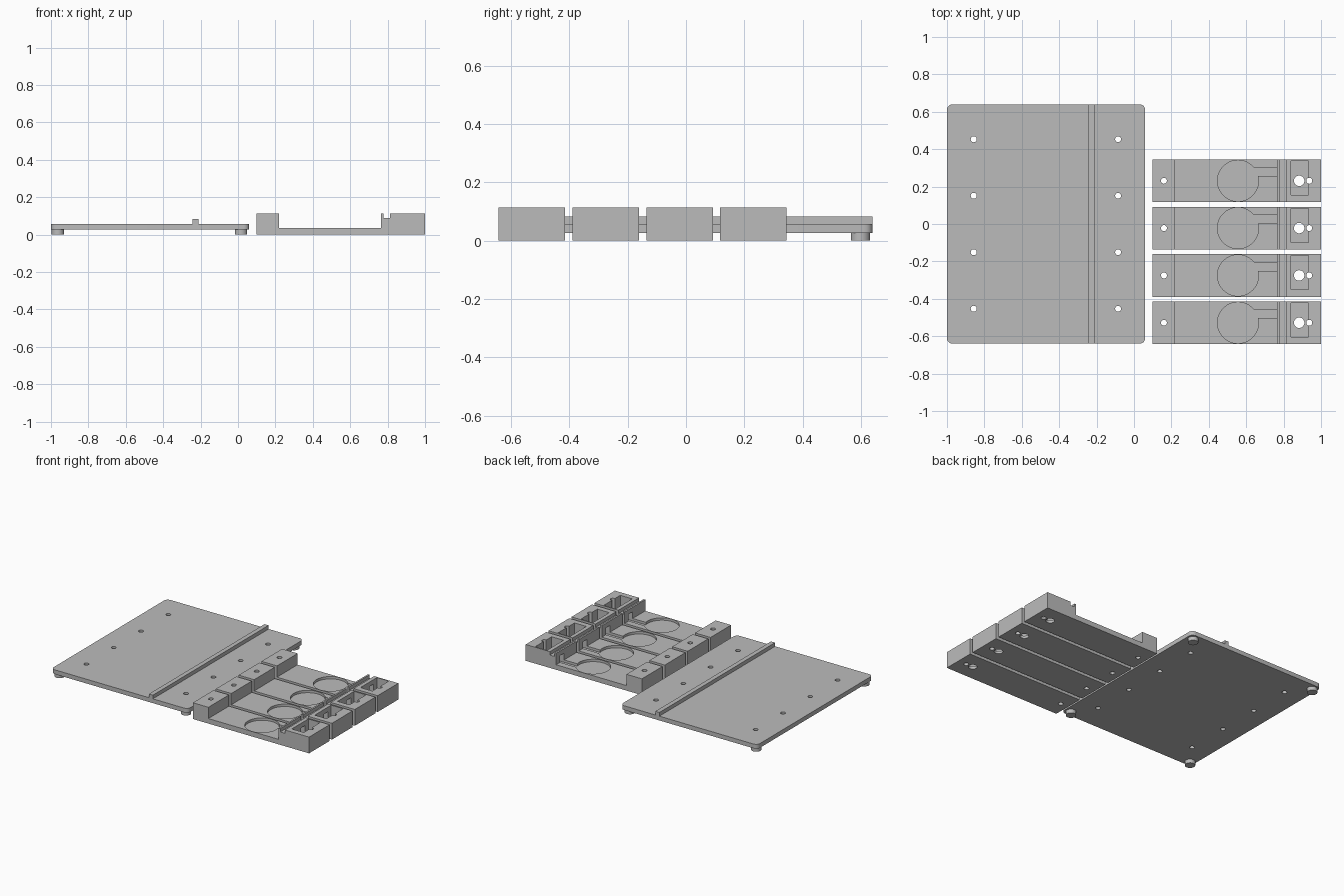
import bpy, bmesh
from mathutils import Matrix

if "Cube" in bpy.data.objects:
    bpy.data.objects.remove(bpy.data.objects["Cube"], do_unlink=True)

grey = bpy.data.materials.new("matte grey")
grey.use_nodes = True
grey.diffuse_color = (0.5, 0.5, 0.5, 1)
grey.node_tree.nodes["Principled BSDF"].inputs["Base Color"].default_value = (0.5, 0.5, 0.5, 1)


def add_object(name, bm):
    bmesh.ops.recalc_face_normals(bm, faces=bm.faces[:])
    mesh = bpy.data.meshes.new(name)
    bm.to_mesh(mesh)
    bm.free()
    mesh.materials.append(grey)
    obj = bpy.data.objects.new(name, mesh)
    bpy.context.collection.objects.link(obj)
    return obj


def box(name, x, y, z, corner=0):
    bm = bmesh.new()
    bmesh.ops.create_cube(bm, size=1)
    for v in bm.verts:
        for i, (low, high) in enumerate((x, y, z)):
            v.co[i] = high if v.co[i] > 0 else low
    if corner:
        upright = [e for e in bm.edges if abs(e.verts[0].co.z - e.verts[1].co.z) > 0.001]
        bmesh.ops.bevel(bm, geom=upright, offset=corner, segments=6, profile=0.5, affect='EDGES')
    return add_object(name, bm)


def cylinder(name, x, y, radius, low, high, sides=32):
    bm = bmesh.new()
    bmesh.ops.create_cone(bm, cap_ends=True, segments=sides, radius1=radius, radius2=radius,
                          depth=high - low, matrix=Matrix.Translation((x, y, (low + high) / 2)))
    return add_object(name, bm)


def activate(obj):
    bpy.ops.object.select_all(action='DESELECT')
    obj.select_set(True)
    bpy.context.view_layer.objects.active = obj


def cut(obj, cutters):
    activate(obj)
    for cutter in cutters:
        mod = obj.modifiers.new("cut", 'BOOLEAN')
        mod.operation = 'DIFFERENCE'
        mod.solver = 'EXACT'
        mod.object = cutter
        bpy.ops.object.modifier_apply(modifier=mod.name)
        bpy.data.objects.remove(cutter, do_unlink=True)


def smooth(obj):
    activate(obj)
    bpy.ops.object.shade_smooth_by_angle()


# Base plate with two rows of screw holes
plate = box("base_plate", (-1, 0.06), (-0.64, 0.64), (0.027, 0.057), corner=0.03)
cut(plate, [cylinder("screw_hole", x, y, 0.016, -0.1, 0.2, 24)
            for x in (-0.857, -0.085) for y in (-0.453, -0.151, 0.151, 0.453)])
smooth(plate)

# Raised rib along the plate
box("plate_rib", (-0.242, -0.211), (-0.64, 0.64), (0.05, 0.083))

# Four round feet
for x in (-0.963, 0.016):
    for y in (-0.598, 0.598):
        smooth(cylinder("plate_foot", x, y, 0.033, 0, 0.03))

# Holder bar: side profile pulled across its width
WIDTH, TOP, FLOOR, RECESS = 0.228, 0.114, 0.035, 0.018
half = WIDTH / 2
profile = [(0.1, 0), (1, 0), (1, TOP), (0.813, TOP), (0.813, 0.09), (0.777, 0.09),
           (0.777, TOP), (0.765, TOP), (0.765, FLOOR), (0.22, FLOOR), (0.22, TOP), (0.1, TOP)]
bm = bmesh.new()
side = bm.faces.new([bm.verts.new((x, -half, z)) for x, z in profile])
pulled = bmesh.ops.extrude_face_region(bm, geom=[side])
for v in pulled["geom"]:
    if isinstance(v, bmesh.types.BMVert):
        v.co.y = half
bar = add_object("holder_bar", bm)

# Round recess, wire channel, pocket and through holes
cut(bar, [
    cylinder("round_recess", 0.556, 0, 0.11, RECESS, 0.2, 64),
    box("wire_channel", (0.6, 0.86), (0.025, 0.07), (RECESS, 0.082)),
    box("pocket", (0.84, 0.932), (-0.076, 0.106), (RECESS, 0.2)),
    cylinder("plunger_hole", 0.883, 0, 0.028, -0.1, 0.2),
    cylinder("rear_screw_hole", 0.937, 0, 0.016, -0.1, 0.2, 24),
    cylinder("front_screw_hole", 0.16, 0, 0.016, -0.1, 0.2, 24),
])
smooth(bar)

# Row of four identical bars
bar.location.y = -0.528
for i in range(1, 4):
    copy = bar.copy()
    copy.location.y = -0.528 + 0.253 * i
    bpy.context.collection.objects.link(copy)
